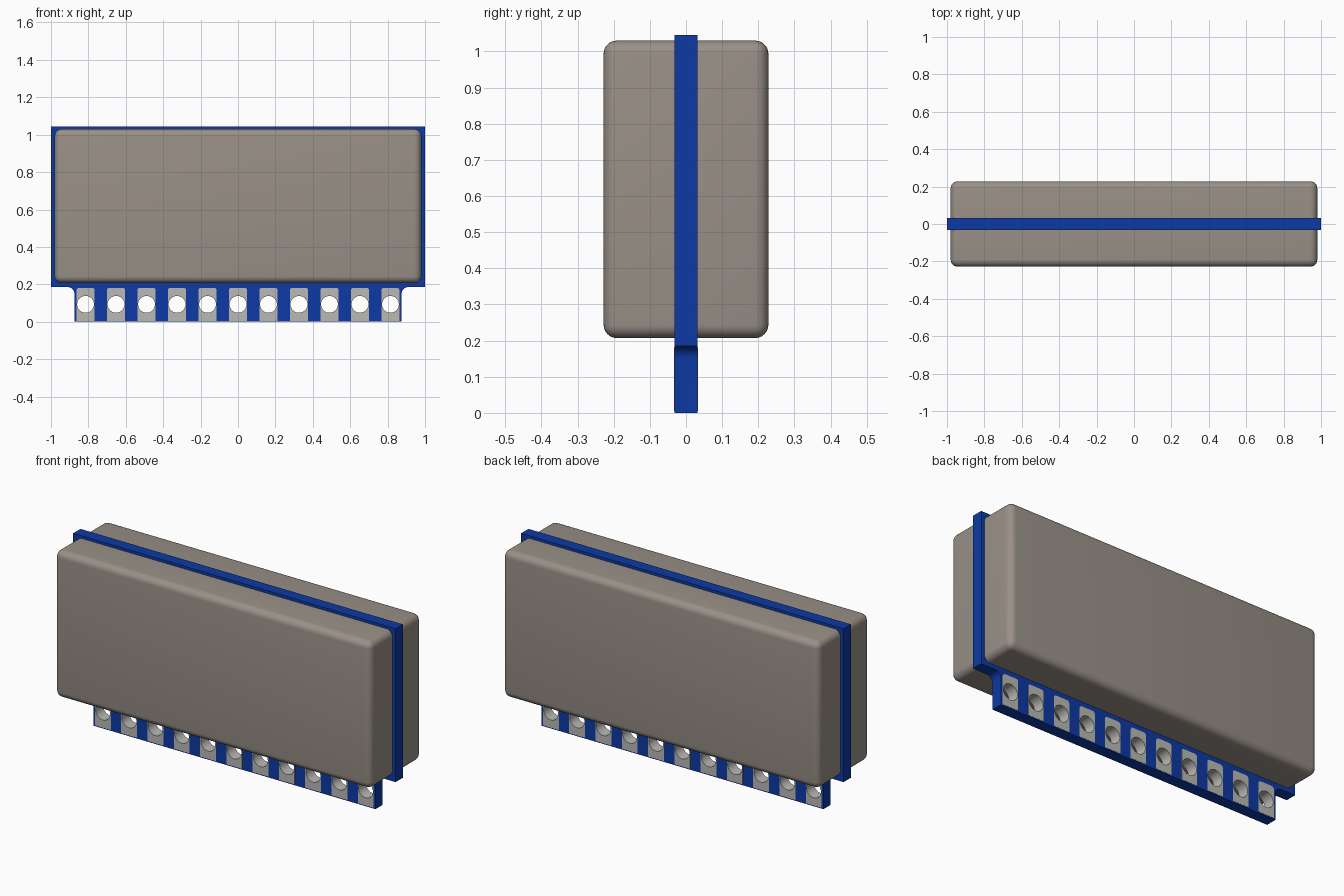
import bpy, bmesh, math
from mathutils import Matrix

if "Cube" in bpy.data.objects:
    bpy.data.objects.remove(bpy.data.objects["Cube"], do_unlink=True)


def material(name, rgb):
    m = bpy.data.materials.new(name)
    m.use_nodes = True
    m.diffuse_color = (*rgb, 1)
    m.node_tree.nodes["Principled BSDF"].inputs["Base Color"].default_value = (*rgb, 1)
    return m


BLUE = material("board_blue", (0.004, 0.042, 0.376))
METAL = material("can_grey", (0.32, 0.28, 0.245))
SILVER = material("pad_silver", (0.49, 0.485, 0.46))

HALF_T = 0.032                 # half the board thickness
PIN_Z, PITCH, PINS = 0.093, 0.163, 11
PIN_X = [(i - (PINS - 1) / 2) * PITCH for i in range(PINS)]


def arc(cx, cz, r, a0, a1, n):
    """Points on an arc, angles in degrees, both ends included."""
    return [(cx + r * math.cos(math.radians(a0 + (a1 - a0) * i / n)),
             cz + r * math.sin(math.radians(a0 + (a1 - a0) * i / n))) for i in range(n + 1)]


def circle(cx, cz, r, n=32):
    return arc(cx, cz, r, 0, 360, n)[:-1]


def smooth(obj):
    bpy.ops.object.select_all(action="DESELECT")
    obj.select_set(True)
    bpy.context.view_layer.objects.active = obj
    bpy.ops.object.shade_smooth_by_angle(angle=math.radians(35))


def plate(name, loops, half, mat):
    """Upright plate: filled outlines (holes included) in x-z, thick along y."""
    cu = bpy.data.curves.new(name, "CURVE")
    cu.dimensions, cu.fill_mode, cu.extrude = "2D", "BOTH", half
    for pts in loops:
        sp = cu.splines.new("POLY")
        sp.points.add(len(pts) - 1)
        for p, (x, z) in zip(sp.points, pts):
            p.co = (x, z, 0, 1)
        sp.use_cyclic_u = True
    obj = bpy.data.objects.new(name, cu)
    bpy.context.collection.objects.link(obj)
    bpy.ops.object.select_all(action="DESELECT")
    obj.select_set(True)
    bpy.context.view_layer.objects.active = obj
    bpy.ops.object.convert(target="MESH")
    obj = bpy.context.view_layer.objects.active
    bm = bmesh.new()
    bm.from_mesh(obj.data)
    bmesh.ops.remove_doubles(bm, verts=bm.verts, dist=1e-5)
    bmesh.ops.transform(bm, matrix=Matrix.Rotation(math.pi / 2, 4, "X"), verts=bm.verts)
    bmesh.ops.recalc_face_normals(bm, faces=bm.faces)
    bm.to_mesh(obj.data)
    bm.free()
    obj.data.materials.clear()
    obj.data.materials.append(mat)
    smooth(obj)


# Circuit board with a narrower, filleted connector edge and drilled holes
R = 0.035
outline = [(-0.875, 0), (0.875, 0)]
outline += arc(0.875 + R, 0.185 - R, R, 180, 90, 8)
outline += [(1, 0.185), (1, 1.045), (-1, 1.045), (-1, 0.185)]
outline += arc(-0.875 - R, 0.185 - R, R, 90, 0, 8)
plate("circuit_board", [outline] + [circle(x, PIN_Z, 0.047) for x in PIN_X], HALF_T, BLUE)

# Plated contacts running through the board, one around each hole
W, TOP, C = 0.049, 0.181, 0.014
for i, x in enumerate(PIN_X):
    shape = [(x - W, 0.005), (x + W, 0.005)]
    shape += arc(x + W - C, TOP - C, C, 0, 90, 4)
    shape += arc(x - W + C, TOP - C, C, 90, 180, 4)
    plate(f"contact_pad_{i + 1}", [shape, circle(x, PIN_Z, 0.045)], HALF_T + 0.001, SILVER)


# Rounded metal cans on both faces of the board
def can(name, side):
    inner, outer = 0.03, 0.228
    bm = bmesh.new()
    bmesh.ops.create_cube(bm, size=1)
    for v in bm.verts:
        v.co.x *= 1.96
        v.co.y = side * (outer if v.co.y * side > 0 else inner)
        v.co.z = 1.03 if v.co.z > 0 else 0.207
    edges = [e for e in bm.edges if any(abs(v.co.y) > 0.1 for v in e.verts)]
    bmesh.ops.bevel(bm, geom=edges, offset=0.037, segments=6, profile=0.5, affect="EDGES")
    bmesh.ops.recalc_face_normals(bm, faces=bm.faces)
    me = bpy.data.meshes.new(name)
    bm.to_mesh(me)
    bm.free()
    me.materials.append(METAL)
    obj = bpy.data.objects.new(name, me)
    bpy.context.collection.objects.link(obj)
    smooth(obj)


can("front_can", -1)
can("back_can", 1)
